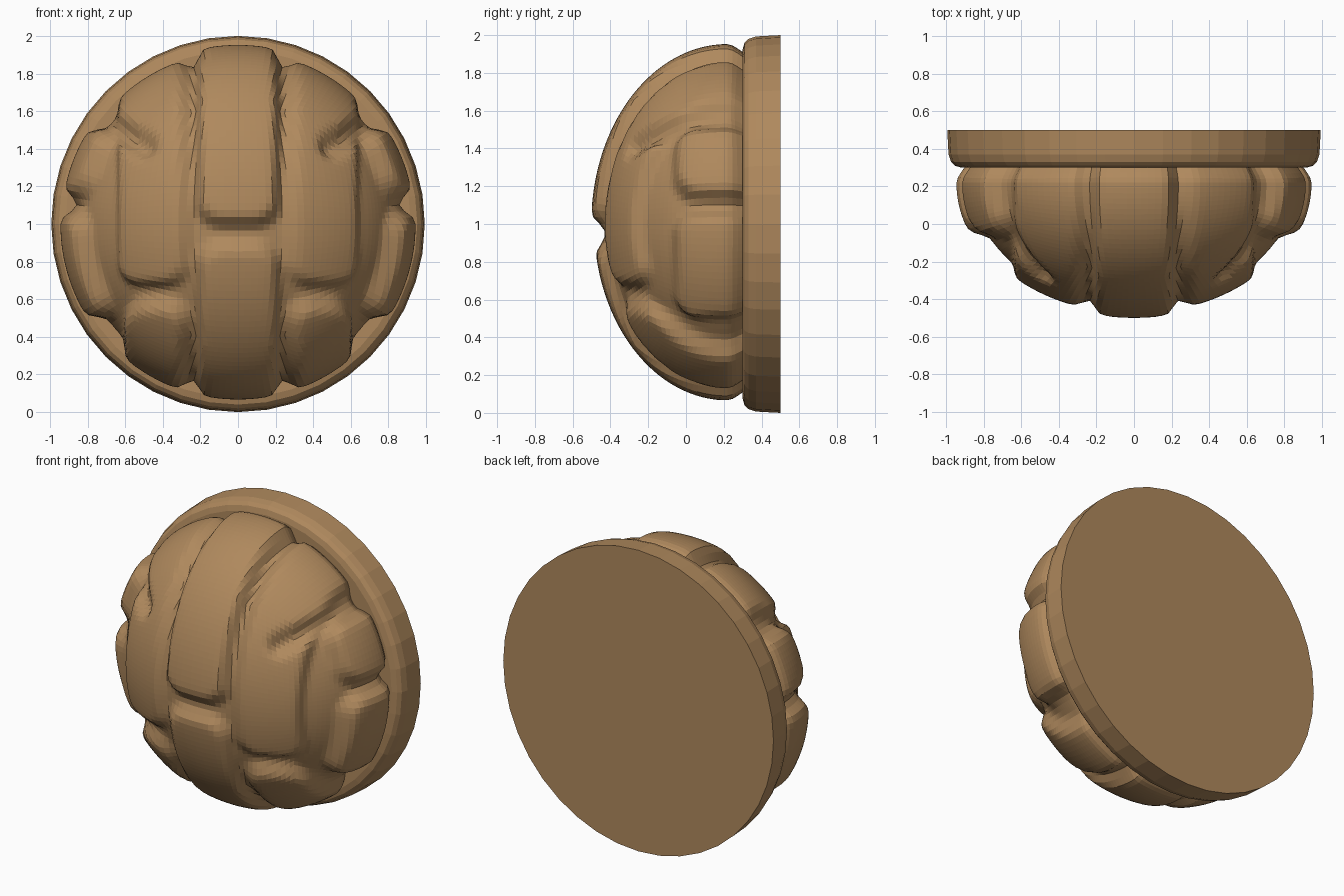
import bpy, bmesh, math
from mathutils import Vector

if "Cube" in bpy.data.objects:
    bpy.data.objects.remove(bpy.data.objects["Cube"])

mat = bpy.data.materials.new("caramel_brown")
mat.diffuse_color = (0.43, 0.25, 0.11, 1)
mat.use_nodes = True
mat.node_tree.nodes["Principled BSDF"].inputs["Base Color"].default_value = mat.diffuse_color


def finish(bm, name):
    bmesh.ops.recalc_face_normals(bm, faces=bm.faces)
    mesh = bpy.data.meshes.new(name)
    bm.to_mesh(mesh)
    bm.free()
    mesh.materials.append(mat)
    ob = bpy.data.objects.new(name, mesh)
    bpy.context.collection.objects.link(ob)
    return ob


# Round backing disc: rings of (y, radius) around the y axis, capped both ends
SIDES = 40
bm = bmesh.new()
rings = []
for y, r in [(0.5, 1.0), (0.37, 0.993), (0.33, 0.98), (0.31, 0.96), (0.3, 0.925)]:
    rings.append([bm.verts.new((0.993 * r * math.cos(a), y, 1 + r * math.sin(a)))
                  for a in (2 * math.pi * i / SIDES for i in range(SIDES))])
for lo, hi in zip(rings, rings[1:]):
    for i in range(SIDES):
        j = (i + 1) % SIDES
        bm.faces.new((lo[i], lo[j], hi[j], hi[i]))
bm.faces.new(rings[0])
bm.faces.new(rings[-1])
finish(bm, "backing_disc")

# Raised lobes as round-cornered boxes on the dome (mirrored in x):
# x range, y range, z range, height factor
LOBES = [
    ((-0.18, 0.18), (-2, 2), (1.05, 3), 1.0),       # upper centre strip
    ((-0.18, 0.18), (-2, 2), (-1, 0.84), 0.98),     # lower centre strip
    ((0.34, 0.64), (-2, 2), (0.70, 3), 0.965),      # large side lobe
    ((0.69, 2), (-0.03, 2), (1.20, 1.49), 0.985),   # upper cheek
    ((0.70, 2), (-0.03, 2), (0.52, 1.02), 0.99),    # lower cheek
    ((0.34, 0.60), (-2, 2), (-1, 0.51), 0.98),      # bottom lobe
]
GROOVE, SLOPE, CORNER = 0.9, 0.085, 0.08


def smooth(t):
    t = min(1, max(0, t))
    return t * t * (3 - 2 * t)


def height(p):
    q = (abs(p.x), p.y, p.z)
    k = GROOVE
    for *box, top in LOBES:
        d = math.hypot(*(max(a + CORNER - v, v - b + CORNER, 0)
                         for v, (a, b) in zip(q, box))) - CORNER
        k = max(k, GROOVE + (top - GROOVE) * smooth(1 - max(d, 0) / SLOPE))
    # slanted notch in the large side lobe
    a, b, s = Vector((0.52, 1.43)), Vector((0.72, 1.56)), Vector((q[0], q[2]))
    t = min(1, max(0, (s - a).dot(b - a) / (b - a).length_squared))
    cut = smooth(1 - ((s - a - t * (b - a)).length - 0.01) / 0.08)
    fade = smooth((0.05 - q[1]) / 0.15)
    return k - (k - GROOVE) * cut * fade


# Lobed dome: evenly gridded ball, displaced, cut off inside the disc
bm = bmesh.new()
bmesh.ops.create_cube(bm, size=2)
bmesh.ops.subdivide_edges(bm, edges=bm.edges[:], cuts=39, use_grid_fill=True)
centre = Vector((0, 0.22, 1))
for v in bm.verts:
    d = Vector([math.tan(c * math.pi / 4) for c in v.co]).normalized()
    r = Vector((0.955 * d.x, 0.722 * d.y, 0.953 * d.z))
    rim = 1 - 0.05 * smooth((centre.y + r.y - 0.22) / 0.12)   # tucks in at the disc
    v.co = centre + r * height(centre + r) * rim
bmesh.ops.smooth_vert(bm, verts=bm.verts, factor=0.5,
                      use_axis_x=True, use_axis_y=True, use_axis_z=True)
bmesh.ops.bisect_plane(bm, geom=bm.verts[:] + bm.edges[:] + bm.faces[:],
                       plane_co=(0, 0.32, 0), plane_no=(0, 1, 0), clear_outer=True)
bmesh.ops.holes_fill(bm, edges=[e for e in bm.edges if e.is_boundary])
finish(bm, "lobed_dome")
